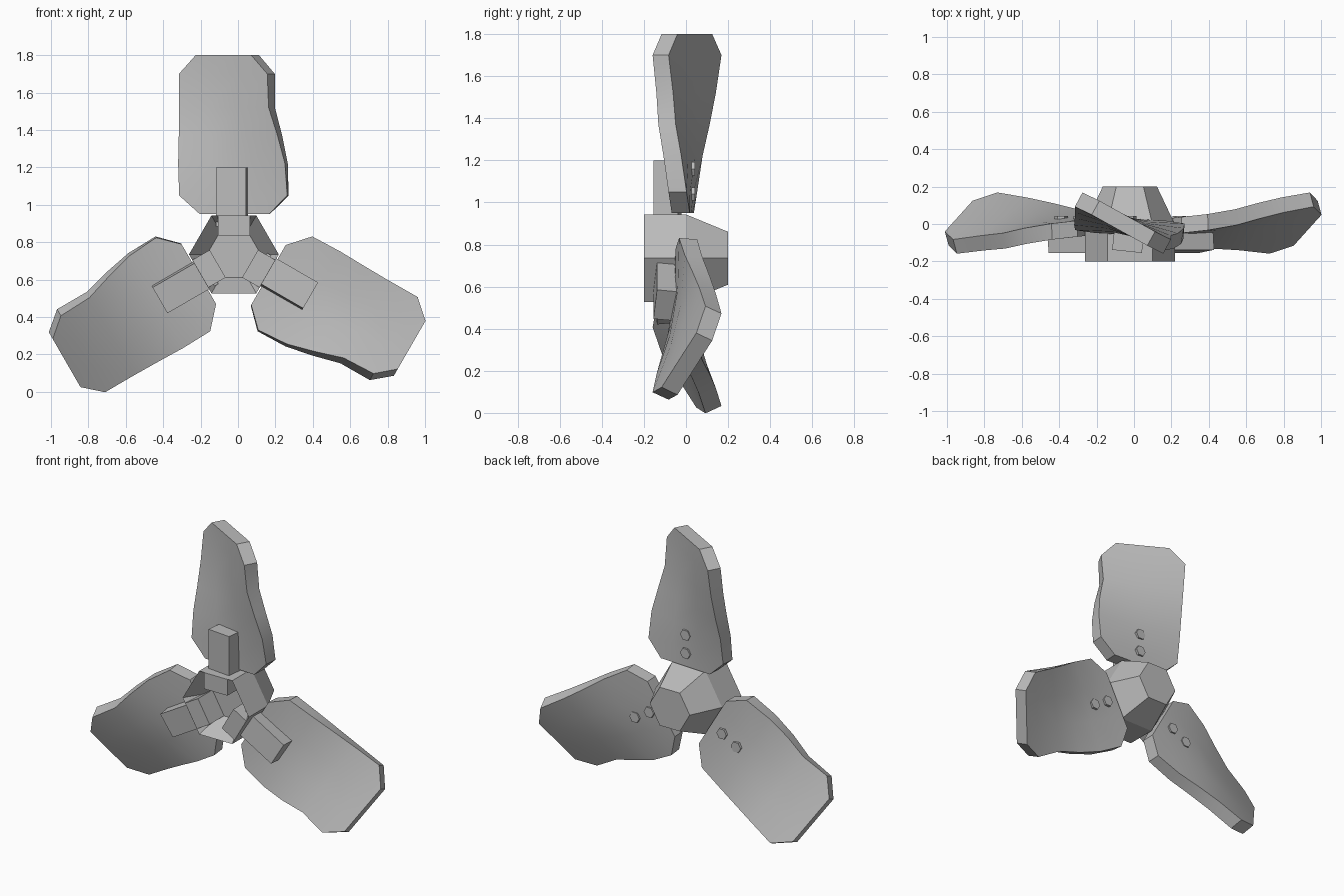
import bpy, bmesh
from math import cos, sin, radians, tau
from mathutils import Matrix, Vector

if "Cube" in bpy.data.objects:
    bpy.data.objects.remove(bpy.data.objects["Cube"], do_unlink=True)

GREY = (0.5, 0.5, 0.5, 1)
metal = bpy.data.materials.new("plain grey")
metal.use_nodes = True
metal.diffuse_color = GREY
metal.node_tree.nodes["Principled BSDF"].inputs["Base Color"].default_value = GREY

CENTRE = Matrix.Translation((-0.022, 0, 0.735))


def finish(bm, name, matrix, smooth=False):
    """Turn a bmesh into an object standing at the given place."""
    bmesh.ops.recalc_face_normals(bm, faces=bm.faces)
    mesh = bpy.data.meshes.new(name)
    bm.to_mesh(mesh)
    bm.free()
    mesh.materials.append(metal)
    ob = bpy.data.objects.new(name, mesh)
    bpy.context.collection.objects.link(ob)
    ob.matrix_world = matrix
    if smooth:
        bpy.ops.object.select_all(action='DESELECT')
        ob.select_set(True)
        bpy.context.view_layer.objects.active = ob
        bpy.ops.object.shade_smooth_by_angle(angle=radians(30))
    return ob


def skin(loops):
    """Bridge equal loops of points and cap both ends."""
    bm = bmesh.new()
    rows = [[bm.verts.new(p) for p in loop] for loop in loops]
    n = len(rows[0])
    for a, b in zip(rows, rows[1:]):
        for i in range(n):
            j = (i + 1) % n
            bm.faces.new((a[i], a[j], b[j], b[i]))
    bm.faces.new(rows[0])
    bm.faces.new(rows[-1])
    return bm


def hexagon(y, r, x=0, z=0):
    return [(x + r * cos(i * tau / 6), y, z + r * sin(i * tau / 6)) for i in range(6)]


def box(lo, hi):
    return skin([[(lo[0], lo[1], z), (hi[0], lo[1], z), (hi[0], hi[1], z), (lo[0], hi[1], z)]
                 for z in (lo[2], hi[2])])


# Hexagonal hub: recessed at the front, tapered at the back
finish(skin([hexagon(-0.05, 0.144), hexagon(-0.2, 0.24), hexagon(0, 0.24),
             hexagon(0.2, 0.145)]), "hub", CENTRE)

# Blade sections: radius, left edge, right edge, twist in degrees
SECTIONS = [(0.215, -0.18, 0.19, 3), (0.315, -0.29, 0.29, 5), (0.485, -0.295, 0.285, 10),
            (0.635, -0.295, 0.257, 17), (0.785, -0.3, 0.22, 23),
            (0.965, -0.31, 0.225, 28), (1.065, -0.21, 0.13, 29)]
HALF_THICK = 0.043
COLUMNS = 3


def blade_loop(r, left, right, twist):
    c, s = cos(radians(twist)), sin(radians(twist))
    us = [left + (right - left) * i / COLUMNS for i in range(COLUMNS + 1)]
    outline = [(u, -HALF_THICK) for u in us] + [(u, HALF_THICK) for u in reversed(us)]
    return [(u * c + n * s, -0.015 - u * s + n * c, r) for u, n in outline]


for label, angle in (("top", 0), ("left", 120), ("right", 240)):
    place = CENTRE @ Matrix.Rotation(radians(angle), 4, 'Y')
    finish(skin([blade_loop(*sec) for sec in SECTIONS]), label + "_blade", place, True)
    # Spoke block inside the hub recess
    finish(box((-0.085, -0.2, 0.1), (0.085, -0.02, 0.207)), label + "_spoke", place)
    # Arm clamped to the front of the blade, turned slightly with it
    tilt = Matrix.Rotation(radians(-6), 4, 'Z')
    finish(box((-0.08, -0.147, 0.15), (0.08, -0.03, 0.465)), label + "_arm", place @ tilt)
    # Two bolts on the back of the blade
    for k, r in enumerate((0.305, 0.425)):
        finish(skin([hexagon(0, 0.036, 0, r), hexagon(0.042, 0.036, 0, r)]),
               f"{label}_bolt_{k + 1}", place)
